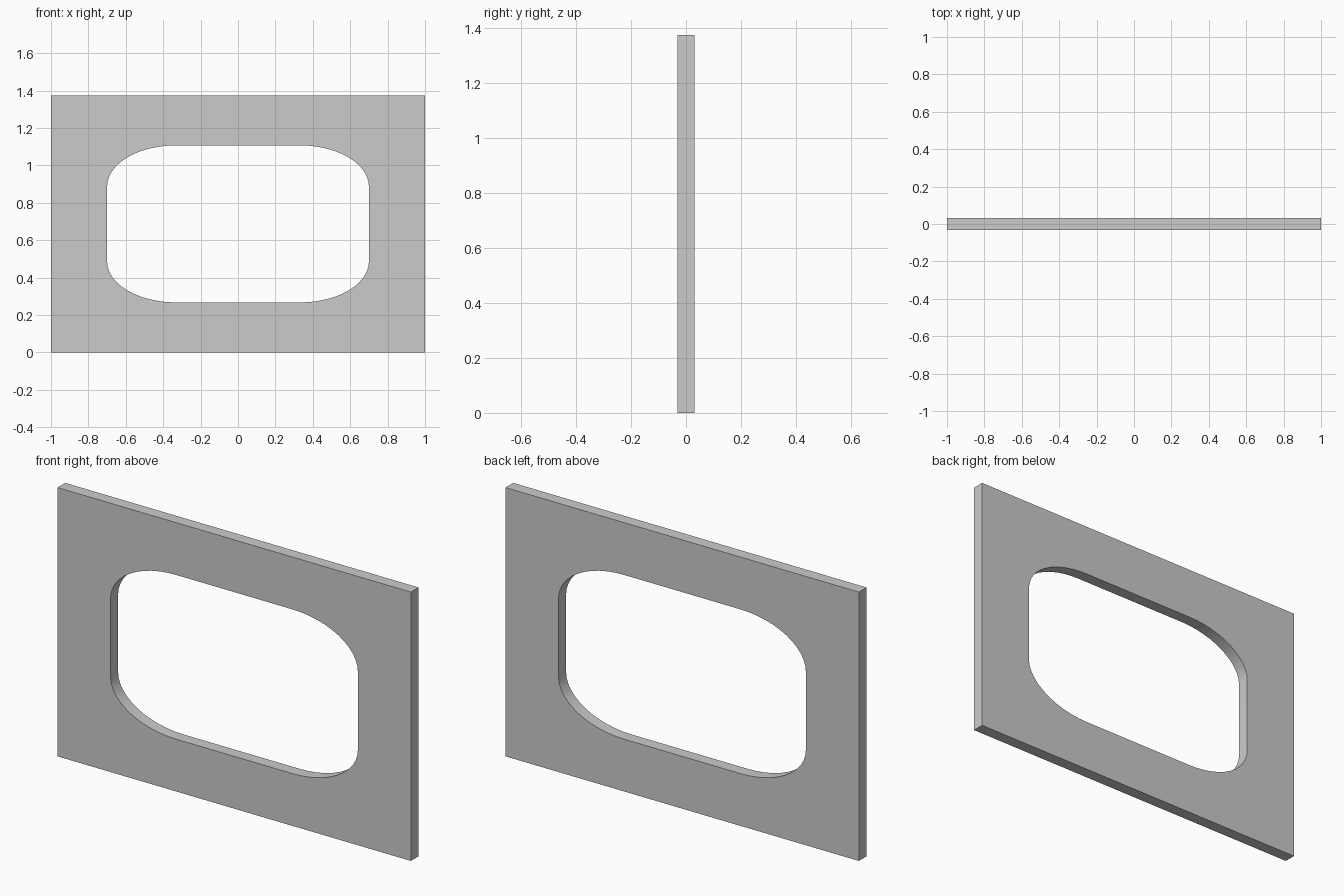
import bpy, bmesh
from math import sin, cos, pi

if "Cube" in bpy.data.objects:
    bpy.data.objects.remove(bpy.data.objects["Cube"])

HEIGHT, HALF_T = 1.375, 0.031
CZ = HEIGHT / 2
HX, HZ = 0.70, 0.42      # opening half sizes
RX, RZ = 0.37, 0.22      # elliptical corner radii
STEPS = 12

# Outlines of the plate and its rounded opening
outer = [(-1, 0), (1, 0), (1, HEIGHT), (-1, HEIGHT)]
opening = []
for q, (sx, sz) in enumerate([(1, 1), (-1, 1), (-1, -1), (1, -1)]):
    for i in range(STEPS + 1):
        a = (q + i / STEPS) * pi / 2
        opening.append((sx * (HX - RX) + RX * cos(a),
                        CZ + sz * (HZ - RZ) + RZ * sin(a)))

bm = bmesh.new()


def add_loop(points):
    vs = [bm.verts.new((x, -HALF_T, z)) for x, z in points]
    return [bm.edges.new((vs[i - 1], vs[i])) for i in range(len(vs))]


# Fill between the outlines, then extrude to thickness
edges = add_loop(outer) + add_loop(opening)
bmesh.ops.triangle_fill(bm, edges=edges, use_beauty=True)
res = bmesh.ops.extrude_face_region(bm, geom=bm.faces[:], use_keep_orig=True)
verts = [g for g in res["geom"] if isinstance(g, bmesh.types.BMVert)]
bmesh.ops.translate(bm, verts=verts, vec=(0, 2 * HALF_T, 0))
bmesh.ops.recalc_face_normals(bm, faces=bm.faces[:])

mesh = bpy.data.meshes.new("frame_panel")
bm.to_mesh(mesh)
bm.free()
panel = bpy.data.objects.new("frame_panel", mesh)
bpy.context.collection.objects.link(panel)

# Smooth the rounded corners while keeping plate edges sharp
bpy.context.view_layer.objects.active = panel
panel.select_set(True)
bpy.ops.object.shade_smooth_by_angle()
